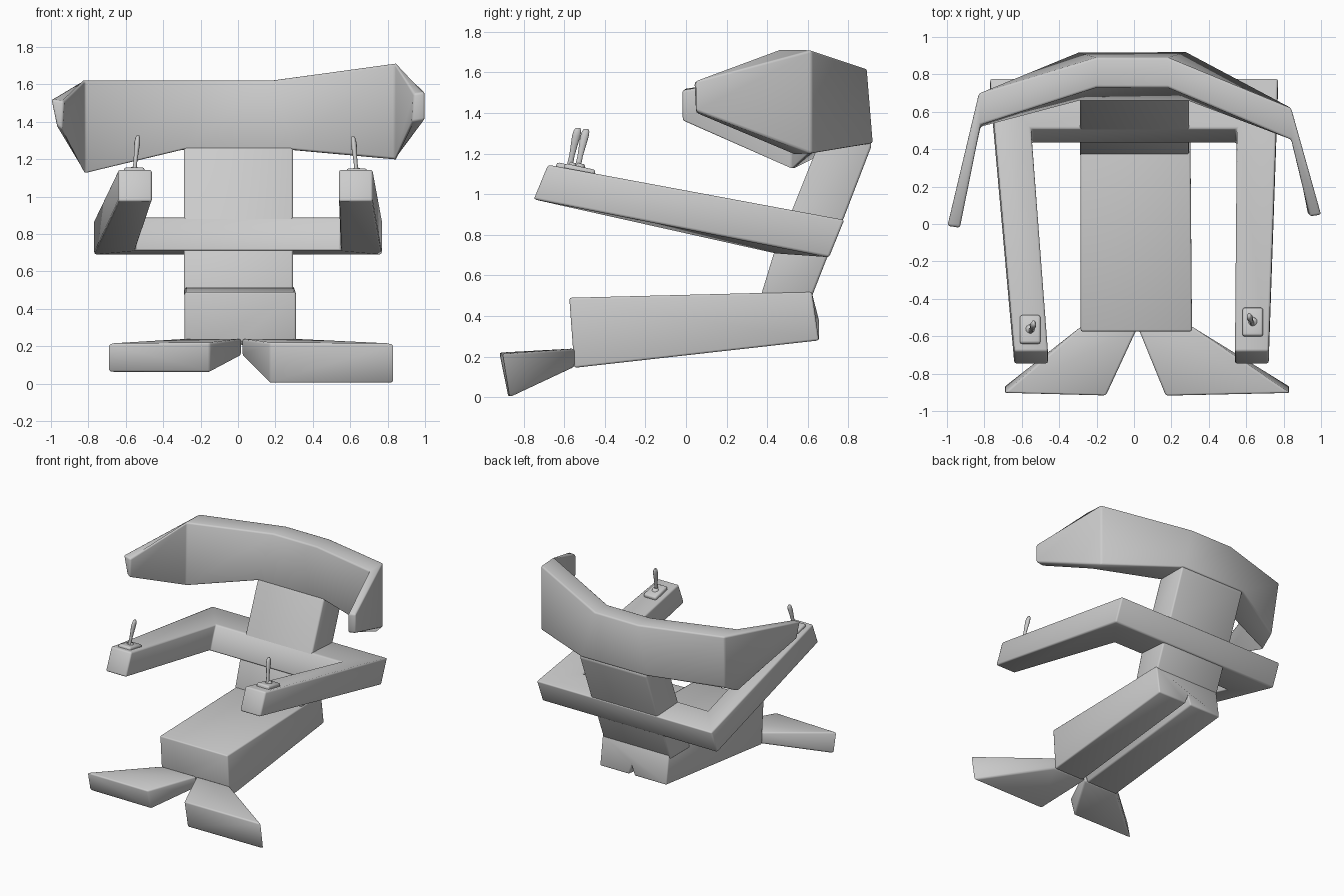
import bpy, bmesh, math
from mathutils import Matrix, Vector

if "Cube" in bpy.data.objects:
    bpy.data.objects.remove(bpy.data.objects["Cube"])


def finish(name, bm, bevel=0.012, segs=2, angle=75):
    """Soften the hard edges, then smooth-shade and link the part."""
    bmesh.ops.recalc_face_normals(bm, faces=bm.faces[:])
    if bevel:
        hard = [e for e in bm.edges if e.calc_face_angle(0) > math.radians(40)]
        bmesh.ops.bevel(bm, geom=hard, offset=bevel, segments=segs, profile=0.5,
                        affect='EDGES', clamp_overlap=True)
        bmesh.ops.recalc_face_normals(bm, faces=bm.faces[:])
    me = bpy.data.meshes.new(name)
    bm.to_mesh(me)
    bm.free()
    ob = bpy.data.objects.new(name, me)
    bpy.context.collection.objects.link(ob)
    bpy.ops.object.select_all(action='DESELECT')
    ob.select_set(True)
    bpy.context.view_layer.objects.active = ob
    bpy.ops.object.shade_smooth_by_angle(angle=math.radians(angle))
    return ob


def loft(name, rings, **kw):
    """Skin a list of equal-sized cross-sections and cap both ends."""
    bm = bmesh.new()
    vs = [[bm.verts.new(p) for p in r] for r in rings]
    n = len(vs[0])
    for a, b in zip(vs, vs[1:]):
        for i in range(n):
            j = (i + 1) % n
            bm.faces.new((a[i], a[j], b[j], b[i]))
    bm.faces.new(vs[0])
    bm.faces.new(vs[-1])
    return finish(name, bm, **kw)


# Seat, with a narrow groove between the two thighs underneath
def seat_ring(yt, zt, yb, zb, x0, x1):
    c = 0.02
    return [(x0, yt, zt), (x1, yt, zt), (x1, yb, zb), (c + 0.025, yb, zb),
            (c, yb, zb + 0.07), (c - 0.025, yb, zb), (x0, yb, zb)]


loft("seat", [seat_ring(-0.575, 0.49, -0.55, 0.145, -0.285, 0.31),
              seat_ring(0.62, 0.52, 0.655, 0.28, -0.285, 0.30)], bevel=0.01)

# Backrest: (z, front y, back y) up the lean
loft("backrest", [[(-0.29, f, z), (0.295, f, z), (0.295, b, z), (-0.29, b, z)]
                  for z, f, b in [(0.47, 0.36, 0.61), (0.70, 0.43, 0.70),
                                  (0.89, 0.51, 0.78), (1.24, 0.65, 0.915),
                                  (1.32, 0.70, 0.88)]])

# Wrap-around headrest: front-bottom, front-top, back-top, back-bottom
loft("headrest", [
    [(-0.94, -0.02, 1.36), (-0.93, -0.02, 1.51), (-1.0, -0.01, 1.52), (-0.97, -0.01, 1.38)],
    [(-0.82, 0.52, 1.12), (-0.82, 0.53, 1.62), (-0.83, 0.70, 1.62), (-0.80, 0.65, 1.19)],
    [(-0.29, 0.66, 1.25), (-0.20, 0.73, 1.62), (-0.20, 0.89, 1.62), (-0.30, 0.915, 1.25)],
    [(0.29, 0.66, 1.25), (0.18, 0.73, 1.62), (0.18, 0.89, 1.62), (0.28, 0.92, 1.25)],
    [(0.84, 0.52, 1.20), (0.84, 0.45, 1.71), (0.84, 0.62, 1.71), (0.84, 0.62, 1.20)],
    [(0.93, 0.05, 1.40), (0.94, 0.04, 1.55), (1.0, 0.05, 1.56), (1.0, 0.05, 1.41)]])


# Armrests and the crossbar behind the back, as one bent beam
def beam_ring(xi, xo, sec):
    return [(x, y, z) for x, (y, z) in zip((xi, xi, xo, xo), sec)]


elbow = [(0.43, 0.71), (0.51, 0.89), (0.78, 0.875), (0.705, 0.69)]
tip = [(-0.75, 0.975), (-0.68, 1.145), (-0.68, 1.145), (-0.75, 0.975)]
loft("armrests", [beam_ring(-0.46, -0.64, tip), beam_ring(-0.55, -0.77, elbow),
                  beam_ring(0.55, 0.77, elbow), beam_ring(0.54, 0.72, tip)])


# Splayed footrests
def foot(name, back, inner, outer, low):
    x0, x1 = back
    loft(name, [
        [(x0, -0.55, 0.15), (x0, -0.55, 0.24), (x1, -0.55, 0.24), (x1, -0.55, 0.15)],
        [(inner, -0.875, low), (inner, -0.92, 0.22),
         (outer, -0.905, 0.215), (outer, -0.87, low)]])


foot("left_footrest", (0.02, -0.285), -0.15, -0.695, 0.06)
foot("right_footrest", (0.02, 0.31), 0.17, 0.835, 0.0)


# Control sticks, each on a tilted plate
def control(side, x, y, z, lean):
    tilt = Matrix.Translation((x, y, z)) @ Matrix.Rotation(math.atan(-0.22), 4, 'X')
    bm = bmesh.new()
    bmesh.ops.create_cube(bm, size=1, matrix=tilt @ Matrix.Diagonal((0.11, 0.155, 0.04, 1)))
    finish(side + "_control_plate", bm, bevel=0.012)
    # collar at the foot of the stick
    bm = bmesh.new()
    bmesh.ops.create_cone(bm, cap_ends=True, segments=12, radius1=0.03, radius2=0.018,
                          depth=0.03, matrix=tilt @ Matrix.Translation((0, 0, 0.02)))
    finish(side + "_stick_collar", bm, bevel=0)
    # grip: (height, x radius, y radius)
    rings = []
    for h, rx, ry in [(0.0, 0.012, 0.016), (0.07, 0.010, 0.014), (0.12, 0.013, 0.018),
                      (0.165, 0.016, 0.022), (0.19, 0.013, 0.02), (0.205, 0.007, 0.012)]:
        t = h / 0.205
        c = Vector((x + lean * t, y - 0.012 + 0.045 * t, z + h))
        rings.append([c + Vector((rx * math.cos(a), ry * math.sin(a), 0))
                      for a in (i * math.tau / 10 for i in range(10))])
    loft(side + "_stick", rings, bevel=0)


control("left", -0.555, -0.565, 1.122, 0.02)
control("right", 0.635, -0.525, 1.117, -0.02)
